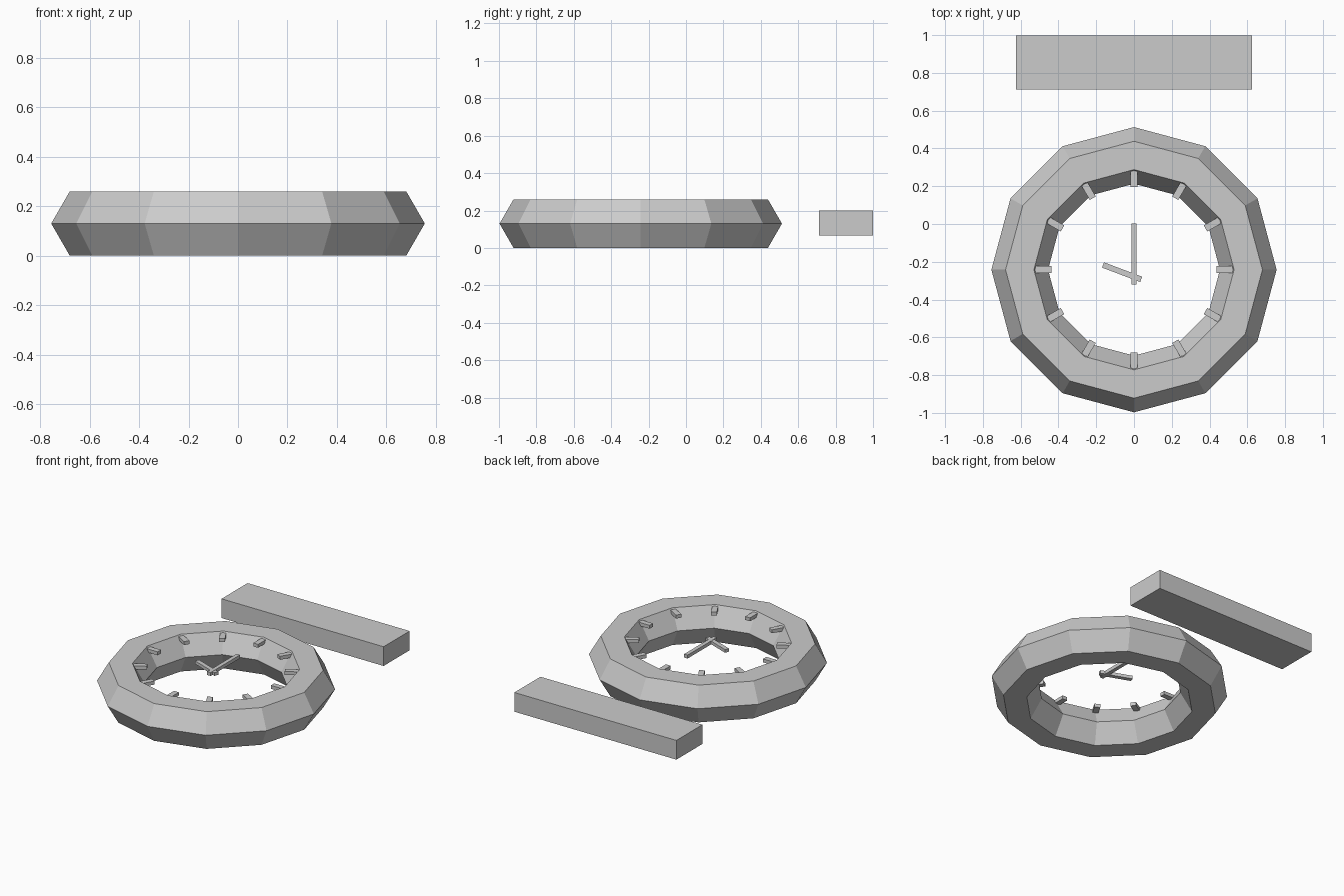
import bpy
from math import cos, sin, radians, atan2, hypot
from mathutils import Matrix

if "Cube" in bpy.data.objects:
    bpy.data.objects.remove(bpy.data.objects["Cube"])

CY = -0.242          # centre of the dial in y
RIM_R, TUBE_R = 0.605, 0.150


def box(name, centre, size, angle=0.0):
    bpy.ops.mesh.primitive_cube_add(size=1)
    ob = bpy.context.object
    ob.name = name
    ob.data.transform(Matrix.Diagonal((*size, 1)))
    ob.location = centre
    ob.rotation_euler.z = angle
    return ob


def hand(name, start, end, width, z, thick):
    dx, dy = end[0] - start[0], end[1] - start[1]
    centre = ((start[0] + end[0]) / 2, (start[1] + end[1]) / 2, z)
    return box(name, centre, (hypot(dx, dy), width, thick), atan2(dy, dx))


# Faceted ring: 12 sides with a hexagonal section
bpy.ops.mesh.primitive_torus_add(
    major_segments=12, minor_segments=6, major_radius=RIM_R,
    minor_radius=TUBE_R, location=(0, CY, 0.13))
bpy.context.object.name = "clock_rim"

# Hour marks at the inner corners of the rim
for i in range(12):
    a = radians(30 * i)
    box(f"hour_mark_{i + 1}", (0.481 * cos(a), CY + 0.481 * sin(a), 0.239),
        (0.088, 0.037, 0.024), a)

# Hands
hand("minute_hand", (0, -0.32), (0, 0.002), 0.027, 0.238, 0.024)
hand("hour_hand", (0.038, -0.293), (-0.164, -0.217), 0.030, 0.238, 0.022)

# Loose bar behind the dial
box("back_bar", (0, 0.855, 0.1325), (1.25, 0.287, 0.134))
